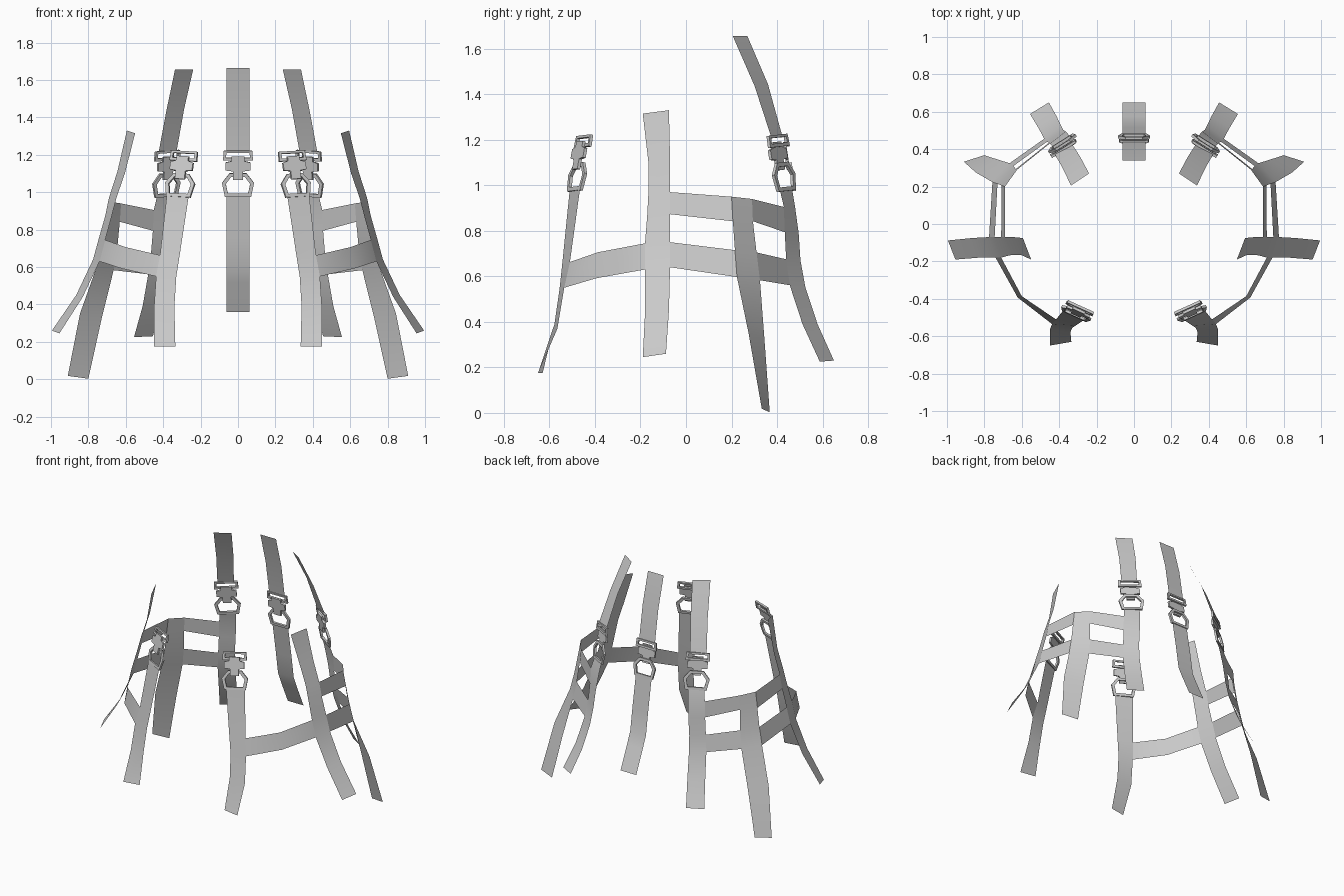
import bpy
from mathutils import Vector, Matrix

if "Cube" in bpy.data.objects:
    bpy.data.objects.remove(bpy.data.objects["Cube"])


def make(name, verts, faces, mirror=True, smooth=False):
    me = bpy.data.meshes.new(name)
    me.from_pydata([tuple(v) for v in verts], [], faces)
    me.update()
    ob = bpy.data.objects.new(name, me)
    bpy.context.collection.objects.link(ob)
    if smooth:
        me.polygons.foreach_set("use_smooth", [True] * len(me.polygons))
    if mirror:
        ob.modifiers.new("Mirror", 'MIRROR').use_mirror_merge = False
    return ob


def strap(name, a, b, mirror=True):
    """Flat ribbon between two edge paths of equal length."""
    n = len(a)
    v = [Vector(p) for p in a + b]
    faces = [(i, i + 1, n + i + 1, n + i) for i in range(n - 1)]
    nrm = (v[1] - v[0]).cross(v[n] - v[0])
    if nrm.x * v[0].x + nrm.y * v[0].y < 0:      # face outwards
        faces = [f[::-1] for f in faces]
    return make(name, v, faces, mirror, True)


def frame(outer, inner, t, y=0):
    """Closed flat frame (outer and inner outline) of thickness t."""
    n = len(outer)
    v = [Vector((x, y + s * t / 2, z)) for s in (-1, 1)
         for loop in (outer, inner) for x, z in loop]
    f = []
    for i in range(n):
        j = (i + 1) % n
        f += [(i, j, n + j, n + i), (2*n + j, 2*n + i, 3*n + i, 3*n + j),
              (j, i, 2*n + i, 2*n + j), (n + i, n + j, 3*n + j, 3*n + i)]
    return v, f


def plate(outline, t, y=0):
    """Solid flat plate from an outline."""
    n = len(outline)
    v = [Vector((x, y + s * t / 2, z)) for s in (-1, 1) for x, z in outline]
    f = [tuple(range(n)), tuple(range(2*n - 1, n - 1, -1))]
    f += [((i + 1) % n, i, n + i, n + (i + 1) % n) for i in range(n)]
    return v, f


def buckle(name, bottom, top, width, mirror=True):
    """Ring, hook plate and slotted bar, aligned to its strap."""
    o = Vector(bottom)
    z = (Vector(top) - o).normalized()
    x = Vector(width)
    x = (x - z * x.dot(z)).normalized()
    m = Matrix((x, z.cross(x), z)).transposed()
    sym = lambda half: half + [(-px, pz) for px, pz in reversed(half)]
    parts = {
        "ring": frame(sym([(.07, -.005), (.086, .07), (.045, .122)]),
                      sym([(.054, .013), (.065, .065), (.036, .104)]), .014),
        "hook": plate(sym([(.028, .09), (.028, .135), (.066, .14), (.066, .182),
                           (.035, .19), (.035, .215)]), .014, -.012),
        "slot_bar": frame(sym([(.08, .192), (.076, .245)]),
                          sym([(.064, .207), (.062, .233)]), .014),
    }
    for part, (v, f) in parts.items():
        make(f"{name}_{part}", [o + m @ p for p in v], f, mirror)


# Front straps
strap("front_strap",
      [(.262, -.51, .99), (.312, -.543, .663), (.33, -.555, .55), (.34, -.578, .39), (.335, -.63, .175)],
      [(.38, -.465, .99), (.417, -.51, .663), (.438, -.535, .55), (.45, -.565, .37), (.45, -.65, .175)])

# Side straps
strap("side_strap",
      [(.55, -.19, 1.315), (.605, -.165, 1.1), (.65, -.165, .97), (.675, -.17, .873), (.71, -.18, .745),
       (.74, -.18, .63), (.83, -.18, .44), (.955, -.19, .245)],
      [(.594, -.075, 1.33), (.645, -.07, 1.11), (.69, -.07, .97), (.71, -.07, .873), (.745, -.07, .75),
       (.775, -.07, .64), (.865, -.075, .45), (.995, -.088, .26)])

# Rear side straps
rear_front = [(.69, .2, .95), (.708, .206, .842), (.73, .215, .715), (.757, .224, .597),
              (.845, .275, .35), (.91, .333, .018)]
rear_back = [(.625, .29, .94), (.632, .294, .842), (.645, .31, .705), (.665, .325, .583),
             (.73, .345, .32), (.80, .368, .003)]
strap("rear_side_strap", rear_front, rear_back)

# Back straps, below and above the buckles
back_outer = [(.43, .41, .99), (.45, .43, .905), (.455, .434, .794), (.465, .44, .675),
              (.48, .456, .561), (.51, .512, .39), (.556, .588, .225)]
strap("back_strap_lower", back_outer,
      [(.34, .465, .99), (.352, .48, .9), (.365, .495, .79), (.378, .503, .67),
       (.39, .525, .55), (.415, .578, .39), (.455, .65, .23)])
strap("back_strap_upper",
      [(.24, .27, 1.655), (.288, .36, 1.445), (.33, .425, 1.21)],
      [(.337, .206, 1.655), (.383, .302, 1.435), (.425, .375, 1.21)])

# Centre back strap
for name, path in (("centre_strap_upper", [(.34, 1.665), (.40, 1.45), (.44, 1.21)]),
                   ("centre_strap_lower", [(.475, .99), (.515, .76), (.54, .6), (.575, .52), (.65, .36)])):
    strap(name, [(-.062, y, z) for y, z in path], [(.062, y, z) for y, z in path], False)

# Horizontal bands joining the straps
strap("front_band",
      [(.417, -.51, .663), (.60, -.386, .706), (.71, -.18, .745)],
      [(.438, -.535, .55), (.622, -.393, .592), (.74, -.18, .63)])
strap("side_band_upper", [(.69, -.07, .97), rear_front[0]], [(.71, -.07, .873), rear_front[1]])
strap("side_band_lower", [(.745, -.07, .75), rear_front[2]], [(.775, -.07, .64), rear_front[3]])
strap("back_band_upper", [rear_back[0], back_outer[1]], [rear_back[1], back_outer[2]])
strap("back_band_lower", [rear_back[2], back_outer[3]], [rear_back[3], back_outer[4]])

# Buckles
buckle("front_buckle", (.318, -.488, .98), (.285, -.445, 1.22), (.91, .40, 0))
buckle("back_buckle", (.385, .44, .98), (.377, .40, 1.22), (.84, -.54, 0))
buckle("centre_buckle", (0, .475, .98), (0, .44, 1.22), (1, 0, 0), False)
